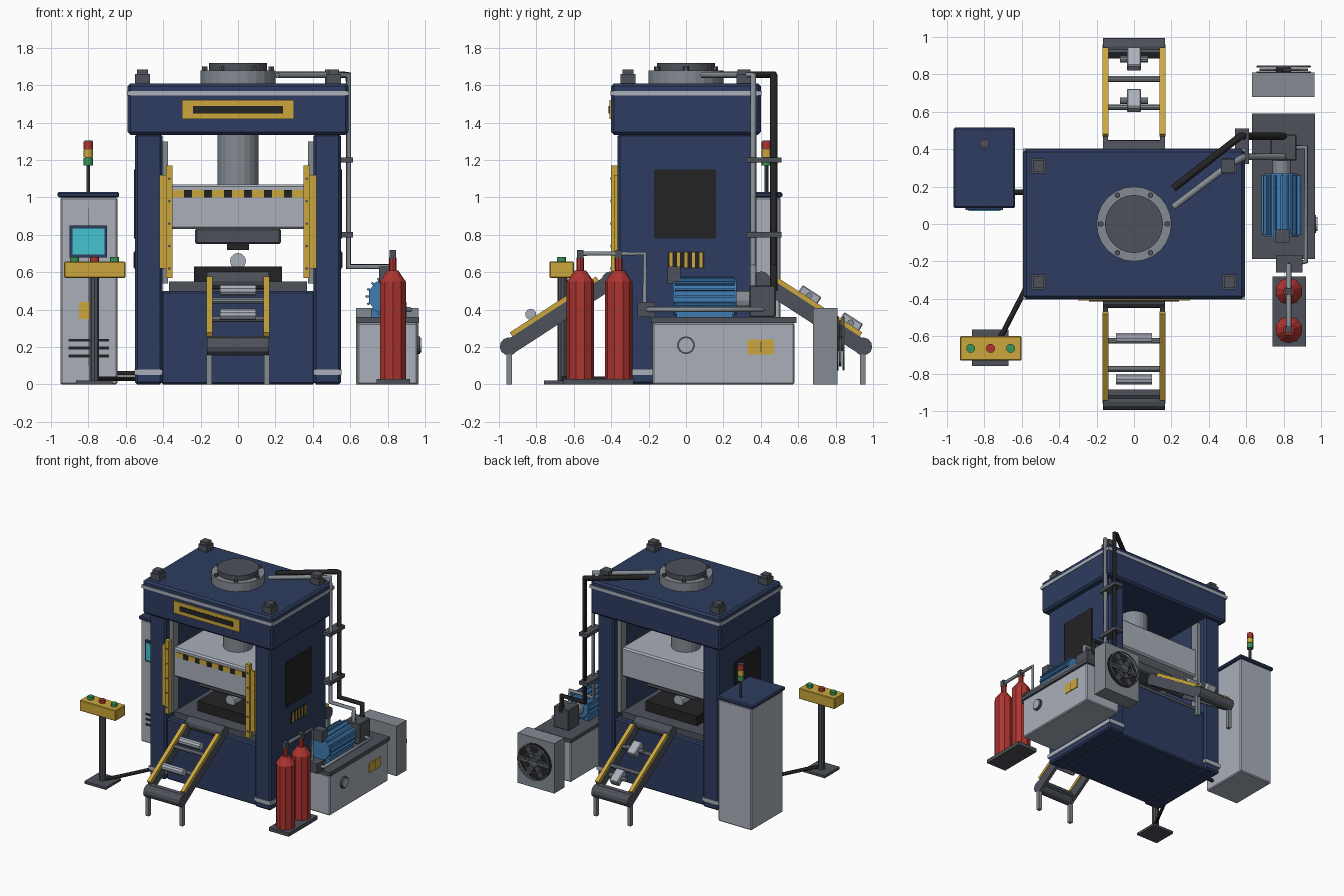
import bpy, bmesh, math
from mathutils import Matrix, Vector

if "Cube" in bpy.data.objects:
    bpy.data.objects.remove(bpy.data.objects["Cube"])


def material(name, red, green, blue):
    mat = bpy.data.materials.new(name)
    mat.use_nodes = True
    colour = (red, green, blue, 1)
    mat.diffuse_color = colour
    mat.node_tree.nodes["Principled BSDF"].inputs["Base Color"].default_value = colour
    return mat


NAVY = material("navy paint", .027, .045, .115)
LIGHT = material("light grey paint", .4, .43, .49)
STEEL = material("steel", .23, .26, .29)
DARK = material("dark iron", .075, .083, .1)
BLACK = material("black rubber", .017, .017, .018)
GOLD = material("safety yellow", .6, .39, .045)
RED = material("red paint", .42, .035, .03)
GREEN = material("green", .04, .3, .1)
BLUE = material("motor blue", .05, .2, .45)
TEAL = material("screen teal", .06, .55, .62)


def finish(name, bm, mat, mirror="", bevel=0, place=None):
    mesh = bpy.data.meshes.new(name)
    bmesh.ops.recalc_face_normals(bm, faces=bm.faces)
    bm.to_mesh(mesh)
    bm.free()
    mesh.materials.append(mat)
    obj = bpy.data.objects.new(name, mesh)
    bpy.context.collection.objects.link(obj)
    if place:
        obj.matrix_world = place
    if bevel:
        mod = obj.modifiers.new("bevel", "BEVEL")
        mod.width = bevel
        mod.segments = 1
    if mirror:
        mod = obj.modifiers.new("mirror", "MIRROR")
        mod.use_axis = ["X" in mirror, "Y" in mirror, False]
        mod.use_mirror_merge = False
    return obj


def box(name, mat, xs, ys, zs, **options):
    """Box between three coordinate ranges; a single number means plus and minus it."""
    ranges = [r if isinstance(r, tuple) else (-r, r) for r in (xs, ys, zs)]
    bm = bmesh.new()
    bmesh.ops.create_cube(bm, size=1)
    for v in bm.verts:
        v.co = [lo + (hi - lo) * (c + .5) for c, (lo, hi) in zip(v.co, ranges)]
    return finish(name, bm, mat, **options)


def rod(name, mat, start, end, radius, tip=None, sides=16, **options):
    """Cylinder or cone between two points."""
    a, b = Vector(start), Vector(end)
    turn = (b - a).to_track_quat("Z", "Y").to_matrix().to_4x4()
    bm = bmesh.new()
    bmesh.ops.create_cone(bm, cap_ends=True, segments=sides, radius1=radius,
                          radius2=radius if tip is None else tip, depth=(b - a).length,
                          matrix=Matrix.Translation((a + b) / 2) @ turn)
    return finish(name, bm, mat, **options)


def pipe(name, mat, points, radius):
    """Mitred pipe along a path, stored as a mesh."""
    curve = bpy.data.curves.new(name, "CURVE")
    curve.dimensions = "3D"
    curve.bevel_depth = radius
    curve.bevel_resolution = 1
    curve.use_fill_caps = True
    spline = curve.splines.new("POLY")
    spline.points.add(len(points) - 1)
    for point, co in zip(spline.points, points):
        point.co = (*co, 1)
    source = bpy.data.objects.new(name + " path", curve)
    bpy.context.collection.objects.link(source)
    bpy.context.view_layer.update()
    mesh = bpy.data.meshes.new_from_object(source.evaluated_get(bpy.context.evaluated_depsgraph_get()))
    bpy.data.objects.remove(source)
    mesh.materials.clear()
    mesh.materials.append(mat)
    bpy.context.collection.objects.link(bpy.data.objects.new(name, mesh))


# Press frame
box("column", NAVY, (.405, .55), .365, (0, 1.34), mirror="X", bevel=.012)
box("column_foot_band", LIGHT, (.403, .554), .369, (.05, .08), mirror="X")
box("base", NAVY, .41, .345, (0, .5), bevel=.01)
box("crown", NAVY, .59, .4, (1.335, 1.61), bevel=.015)
box("crown_band", LIGHT, .594, .404, (1.545, 1.57))
box("crown_sign", GOLD, .3, (-.41, -.39), (1.42, 1.52))
box("crown_sign_inset", BLACK, .24, (-.414, -.4), (1.45, 1.49))
box("lifting_lug_base", DARK, (.47, .55), (.27, .35), (1.61, 1.66), mirror="XY")
box("lifting_lug_cap", DARK, (.48, .54), (.28, .34), (1.66, 1.685), mirror="XY")
box("side_panel", BLACK, (.55, .557), (-.17, .16), (.78, 1.15), mirror="X")
box("side_warning_plate", BLACK, (.55, .556), .1, (.62, .71), mirror="X")
for i in range(5):
    y = -.08 + i * .04
    box("warning_stripe", GOLD, (.55, .559), (y - .008, y + .008), (.625, .705), mirror="X")

# Cylinder head and ram
rod("head_flange", STEEL, (0, 0, 1.6), (0, 0, 1.68), .2, sides=24)
rod("head_cap", DARK, (0, 0, 1.68), (0, 0, 1.72), .155, sides=24)
for i in range(6):
    x, y = .178 * math.cos(i * math.pi / 3), .178 * math.sin(i * math.pi / 3)
    rod("flange_bolt", DARK, (x, y, 1.67), (x, y, 1.7), .016, sides=6)
rod("ram", STEEL, (0, 0, 1.05), (0, 0, 1.34), .11, sides=20)

# Slide, dies and guides
box("slide", LIGHT, .385, .29, (.83, 1.07), bevel=.012)
box("hazard_band", GOLD, .35, (-.298, -.28), (1, 1.04))
for i in range(6):
    x = (i - 2.5) * .107
    box("hazard_mark", BLACK, (x - .021, x + .021), (-.301, -.28), (1, 1.04))
box("guide_rail", STEEL, (.375, .41), (.24, .31), (.54, 1.3), mirror="XY")
box("guard_bar", GOLD, (.35, .385), (-.4, -.365), (.57, 1.17), mirror="X")
box("guard_bracket", GOLD, (.38, .42), (-.385, -.365), (.62, 1.12), mirror="X")
for i in range(5):
    z = .62 + i * .12
    rod("guard_bolt", DARK, (.367, -.404, z), (.367, -.39, z), .008, sides=6, mirror="X")
box("upper_die", DARK, .23, .19, (.75, .835), bevel=.01)
box("punch", BLACK, .06, .07, (.72, .75))
box("bed_plate", DARK, .37, .3, (.5, .55))
box("lower_die", BLACK, .235, .19, (.55, .63))
rod("forging", LIGHT, (0, -.1, .66), (0, .1, .66), .043, sides=12)

# Sloped conveyors, front and back
slope = Matrix.Translation((0, -.675, .38)) @ Matrix.Rotation(math.radians(33), 4, "X")
for label, turn in (("infeed", 0), ("outfeed", math.pi)):
    spin = Matrix.Rotation(turn, 4, "Z")
    lay = spin @ slope
    box(label + "_frame", DARK, (.14, .165), .325, (-.045, .035), place=lay, mirror="X")
    box(label + "_edge", GOLD, (.137, .168), (-.28, .27), (.035, .06), place=lay, mirror="X")
    for y in (-.325, .325):
        rod(label + "_drum", DARK, (-.165, y, 0), (.165, y, 0), .048, sides=12, place=lay)
    box(label + "_end_plate", DARK, .14, (-.31, -.27), (-.03, .03), place=lay)
    for y in (-.1, .08):
        rod(label + "_roller", STEEL, (-.14, y, .03), (.14, y, .03), .016, sides=10, place=lay)
    box(label + "_leg", STEEL, (.14, .168), (-.96, -.93), (0, .16), place=spin, mirror="X")
for y, z in ((-.61, .505), (-.83, .375)):
    rod("billet", LIGHT, (-.095, y, z), (.095, y, z), .03, sides=10)
for y in (.065, -.2):
    box("forged_block", LIGHT, .038, (y - .06, y + .06), (.045, .1), place=lay, bevel=.006)
    rod("forged_pin", STEEL, (-.075, y, .07), (.075, y, .07), .018, sides=10, place=lay)

# Control cabinet with signal tower
box("cabinet", LIGHT, (-.95, -.645), (.095, .505), (0, 1), bevel=.008)
box("cabinet_roof", NAVY, (-.965, -.635), (.085, .515), (1, 1.03), bevel=.008)
box("cabinet_seam", DARK, (-.802, -.798), (.092, .1), (.1, .94))
box("screen_frame", NAVY, (-.9, -.7), (.075, .1), (.68, .85))
box("screen", TEAL, (-.885, -.715), (.07, .08), (.695, .835))
box("cabinet_label", GOLD, (-.85, -.79), (.089, .1), (.35, .44))
for i in range(3):
    z = .145 + i * .042
    box("cabinet_vent", BLACK, (-.905, -.69), (.089, .1), (z, z + .015))
rod("tower_pole", DARK, (-.8, .43, 1.03), (-.8, .43, 1.17), .01, sides=8)
for i, mat in enumerate((GREEN, GOLD, RED)):
    z = 1.17 + i * .045
    rod("tower_lamp", mat, (-.8, .43, z), (-.8, .43, z + .04), .025, sides=12)
    rod("tower_spacer", DARK, (-.8, .43, z + .04), (-.8, .43, z + .045), .022, sides=12)
pipe("cabinet_conduit", BLACK, [(-.66, .17, .06), (-.54, .17, .06)], .014)

# Operator pedestal
box("pedestal_foot", DARK, (-.865, -.67), (-.76, -.565), (0, .02))
rod("pedestal_post", DARK, (-.768, -.66, .02), (-.768, -.66, .57), .027, sides=10)
box("pedestal_console", GOLD, (-.93, -.602), (-.73, -.6), (.57, .657), bevel=.005)
for x, mat in ((-.873, GREEN), (-.767, RED), (-.66, GREEN)):
    rod("push_button", mat, (x, -.665, .655), (x, -.665, .682), .024, sides=12)
pipe("pedestal_cable", BLACK, [(-.75, -.66, .03), (-.7, -.58, .03), (-.54, -.27, .03)], .014)

# Hydraulic tank, motor and manifold
box("tank", LIGHT, (.64, .96), (-.18, .58), (0, .33), bevel=.008)
box("tank_lid", DARK, (.63, .967), (-.187, .59), (.33, .36))
rod("tank_gauge_ring", DARK, (.955, 0, .21), (.973, 0, .21), .047)
rod("tank_gauge", LIGHT, (.96, 0, .21), (.98, 0, .21), .038)
box("tank_label", GOLD, (.95, .966), (.33, .47), (.16, .24))
box("tank_label_mark", DARK, (.95, .968), (.397, .403), (.17, .23))
box("motor_foot", BLUE, (.71, .87), (-.05, .25), (.36, .4))
rod("motor", BLUE, (.79, -.07, .47), (.79, .27, .47), .095, sides=10)
for i in range(8):
    fin = Matrix.Translation((.79, .1, .47)) @ Matrix.Rotation(i * math.pi / 8, 4, "Y")
    box("motor_fin", BLUE, .107, .16, .006, place=fin)
box("motor_terminal_box", DARK, (.755, .835), (-.1, -.03), (.54, .63))
rod("motor_coupling", STEEL, (.79, .27, .45), (.79, .35, .45), .05, sides=12)
box("manifold", DARK, (.73, .87), (.34, .48), (.36, .53), bevel=.006)

# Pressure and return pipes
pipe("pressure_pipe", STEEL, [(.21, .09, 1.655), (.5, .31, 1.655), (.59, .36, 1.655),
                              (.59, .36, .63), (.8, .36, .63), (.8, .36, .5)], .018)
pipe("return_hose", BLACK, [(.21, .19, 1.655), (.57, .47, 1.655), (.59, .47, 1.655),
                            (.59, .47, .63), (.8, .47, .63), (.8, .47, .5)], .02)
# The hose crosses over the tank before dropping to the manifold
box("pipe_fitting", DARK, (.465, .54), (.275, .345), (1.61, 1.685))
for z in (.8, 1.2):
    box("pipe_clamp", DARK, (.54, .615), (.32, .51), (z - .014, z + .014))

# Accumulator bottles
box("bottle_stand", DARK, (.74, .92), (-.655, -.28), (0, .03))
for y in (-.36, -.565):
    rod("bottle", RED, (.828, y, .03), (.828, y, .55), .073, sides=10)
    rod("bottle_shoulder", RED, (.828, y, .55), (.828, y, .61), .073, .03, sides=10)
    rod("bottle_neck", RED, (.828, y, .61), (.828, y, .68), .02, sides=8)
    box("bottle_valve", DARK, (.81, .846), (y - .018, y + .018), (.67, .72))
pipe("bottle_pipe", STEEL, [(.828, -.565, .7), (.828, -.22, .7), (.828, -.22, .4), (.92, -.2, .4),
                            (.92, .41, .4), (.83, .41, .4)], .014)
box("bottle_pipe_fitting", DARK, (.76, .9), (-.26, -.165), (.36, .44))

# Cooler with rear fan
box("cooler", STEEL, (.63, .965), (.68, .81), (0, .41))
rod("fan_recess", BLACK, (.8, .8, .22), (.8, .815, .22), .145, sides=24)
rod("fan_hub", DARK, (.8, .81, .22), (.8, .845, .22), .04, sides=12)
for i in range(3):
    blade = Matrix.Translation((.8, .825, .22)) @ Matrix.Rotation(i * math.pi / 3, 4, "Y")
    box("fan_blade", DARK, .13, .006, .022, place=blade)
for radius in (.08, .14):
    bpy.ops.mesh.primitive_torus_add(location=(.8, .842, .22), rotation=(math.pi / 2, 0, 0),
                                     major_radius=radius, minor_radius=.006,
                                     major_segments=24, minor_segments=6)
    bpy.context.object.name = "fan_guard_ring"
    bpy.context.object.data.materials.append(STEEL)
box("fan_guard_bar", STEEL, (.66, .94), (.838, .848), (.215, .225))
